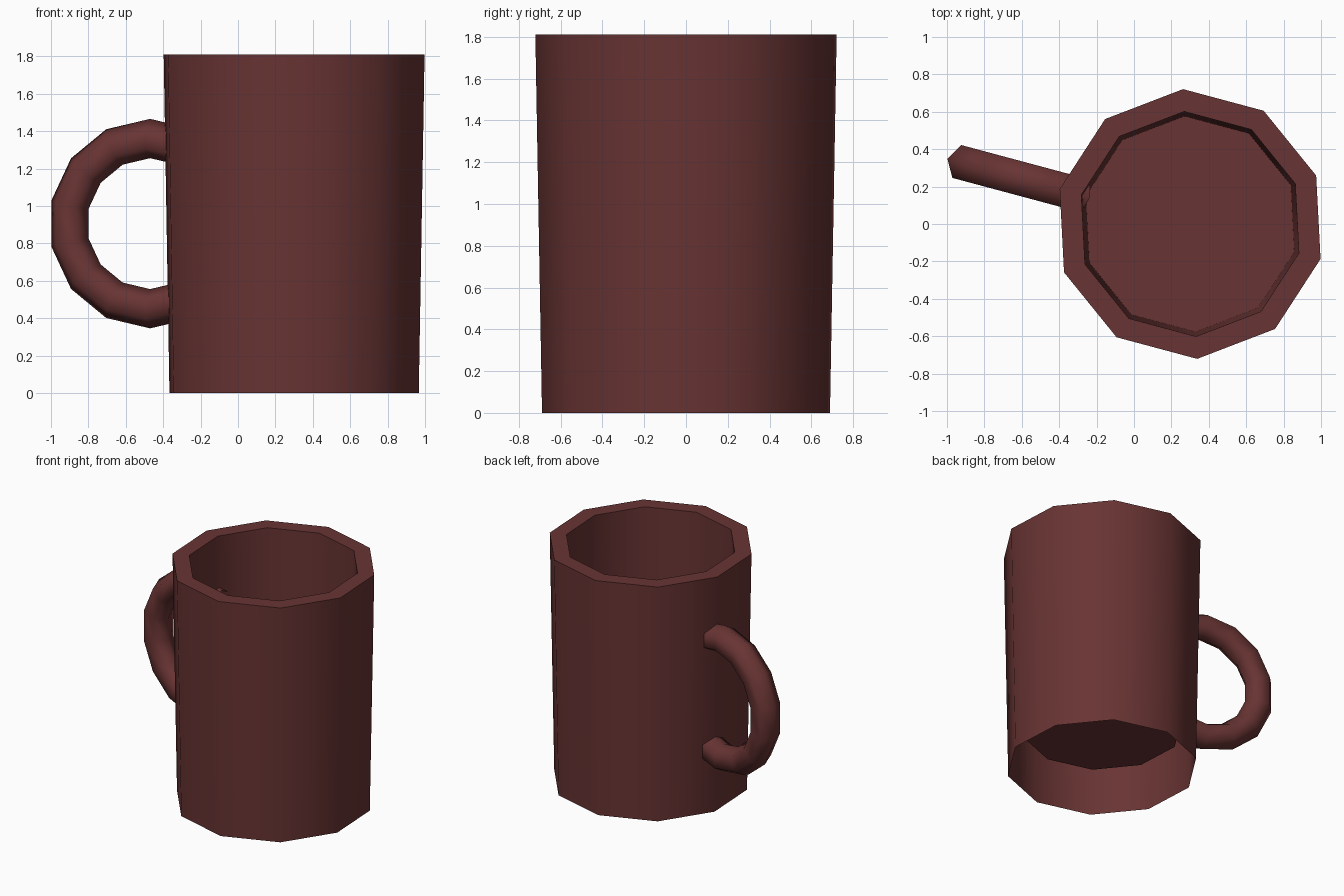
import bpy, bmesh, math

if "Cube" in bpy.data.objects:
    bpy.data.objects.remove(bpy.data.objects["Cube"])

CENTRE_X = 0.30
TURN = math.radians(-15)          # whole mug is turned about z

brown = bpy.data.materials.new("dark red brown")
brown.diffuse_color = (0.138, 0.034, 0.033, 1)
brown.use_nodes = True
brown.node_tree.nodes["Principled BSDF"].inputs["Base Color"].default_value = brown.diffuse_color


def loft(bm, rings, cap_last=False):
    """Join closed rings of points with quads."""
    loops = [[bm.verts.new(p) for p in ring] for ring in rings]
    n = len(loops[0])
    for a, b in zip(loops, loops[1:]):
        for i in range(n):
            j = (i + 1) % n
            bm.faces.new((a[i], a[j], b[j], b[i]))
    if cap_last:
        bm.faces.new(loops[-1])


def finish(name, bm):
    mesh = bpy.data.meshes.new(name)
    bm.to_mesh(mesh)
    bm.free()
    mesh.materials.append(brown)
    obj = bpy.data.objects.new(name, mesh)
    bpy.context.collection.objects.link(obj)
    obj.location.x = CENTRE_X
    obj.rotation_euler.z = TURN
    bpy.ops.object.select_all(action='DESELECT')
    obj.select_set(True)
    bpy.context.view_layer.objects.active = obj
    bpy.ops.object.shade_smooth_by_angle(angle=math.radians(62))


# Cup: ten-sided outer wall, flat rim, inner wall and raised floor, open below
SIDES = 10
profile = [(0.69, 0), (0.722, 1.81), (0.602, 1.81), (0.577, 0.31)]
bm = bmesh.new()
loft(bm, [[(r * math.cos(math.tau * i / SIDES), r * math.sin(math.tau * i / SIDES), z)
           for i in range(SIDES)] for r, z in profile], cap_last=True)
finish("cup", bm)

# Handle: six-sided tube bent along nine steps of a 14-step circle
STEP = math.pi / 7
BEND, TUBE, OUT, MID_Z = 0.455, 0.105, 0.797, 0.906
rings = []
for k in range(10):
    a = (k - 4.5) * STEP
    ring = []
    for j in range(6):
        t = math.tau * j / 6
        r = BEND + TUBE * math.cos(t)
        ring.append((-(OUT + r * math.cos(a)), TUBE * math.sin(t), MID_Z + r * math.sin(a)))
    rings.append(ring)
bm = bmesh.new()
loft(bm, rings)
bmesh.ops.recalc_face_normals(bm, faces=bm.faces[:])
finish("handle", bm)
